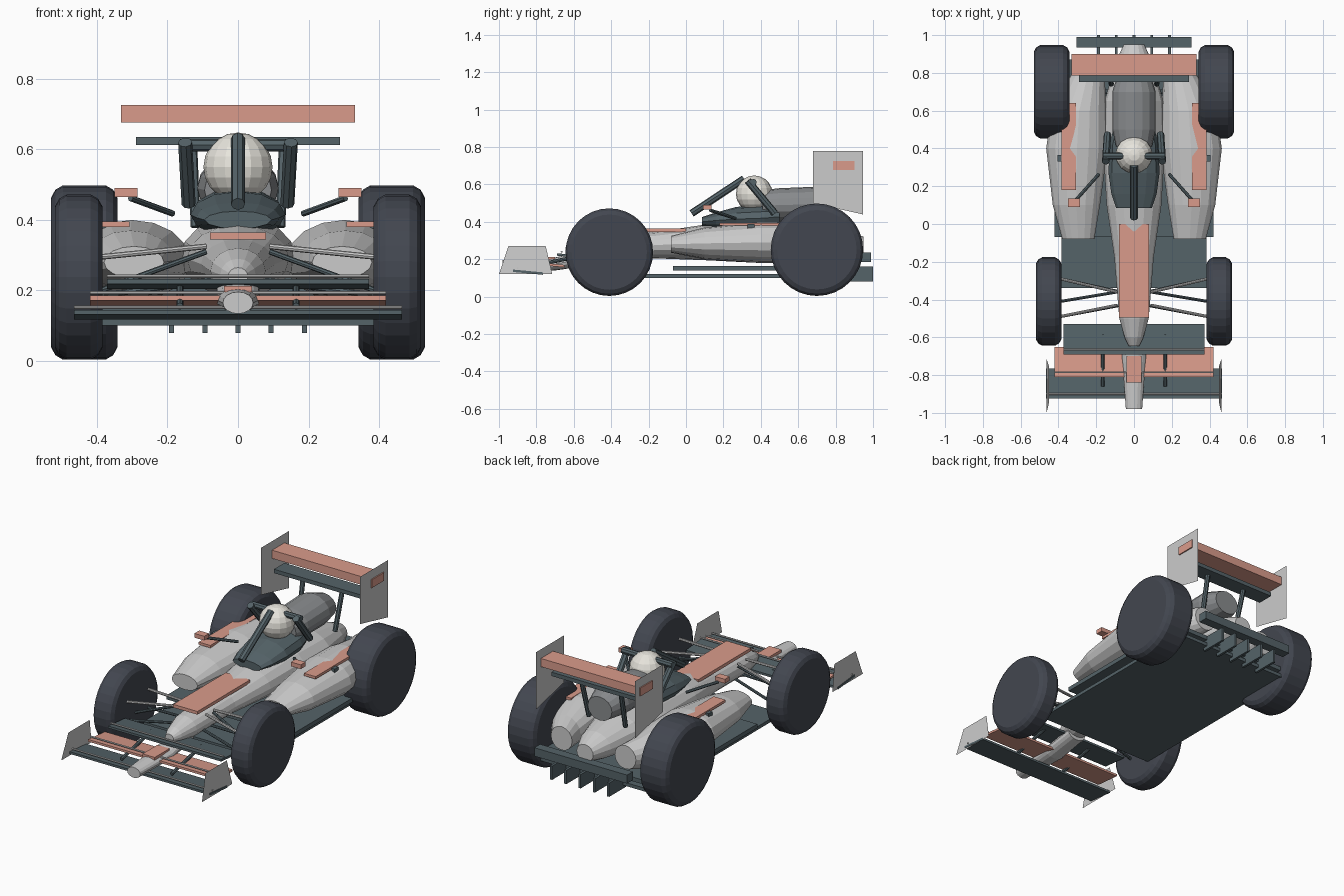
import bpy
from math import sin, cos, pi
from mathutils import Vector

if "Cube" in bpy.data.objects:
    bpy.data.objects.remove(bpy.data.objects["Cube"])


def mat(name, r, g, b):
    m = bpy.data.materials.new(name)
    m.diffuse_color = (r, g, b, 1)
    m.use_nodes = True
    m.node_tree.nodes["Principled BSDF"].inputs["Base Color"].default_value = m.diffuse_color
    return m


DARK = mat("slate", .09, .125, .14)
TYRE = mat("rubber", .055, .062, .08)
ACCENT = mat("salmon", .70, .33, .26)
COVER = mat("mid_grey", .25, .26, .27)
PALE = mat("ivory", .80, .78, .72)


def make(name, verts, faces, m=None):
    me = bpy.data.meshes.new(name)
    me.from_pydata([tuple(v) for v in verts], [], faces)
    me.validate()
    o = bpy.data.objects.new(name, me)
    bpy.context.collection.objects.link(o)
    if m:
        me.materials.append(m)
    return o


def skin(name, rings, m=None):
    """Join equal rings of points into a capped skin."""
    n = len(rings[0])
    faces = [(k * n + i, k * n + (i + 1) % n, (k + 1) * n + (i + 1) % n, (k + 1) * n + i)
             for k in range(len(rings) - 1) for i in range(n)]
    faces += [tuple(reversed(range(n))), tuple(range((len(rings) - 1) * n, len(rings) * n))]
    return make(name, [p for r in rings for p in r], faces, m)


def loft(name, sections, m=None, n=16, sx=1):
    """Elliptical sections along y: (y, centre x, half width, z low, z high)."""
    rings = []
    for y, cx, hw, z0, z1 in sections:
        rings.append([(sx * cx - hw * cos(2 * pi * i / n), y,
                       (z0 + z1) / 2 + (z1 - z0) / 2 * sin(2 * pi * i / n)) for i in range(n)])
    for r in rings:
        r.reverse()
    return skin(name, rings, m)


def box(name, x, y, z, m=None, drop=0):
    """Box from ranges; drop lowers the rear edge to pitch it."""
    x0, x1 = sorted(x)
    rings = [[(x0, yy, z[0] - d), (x1, yy, z[0] - d), (x1, yy, z[1] - d), (x0, yy, z[1] - d)]
             for yy, d in ((y[0], 0), (y[1], drop))]
    for r in rings:
        r.reverse()
    return skin(name, rings, m)


def rod(name, a, b, r, m=None, n=8):
    a, b = Vector(a), Vector(b)
    d = (b - a).normalized()
    u = d.orthogonal().normalized()
    v = d.cross(u)
    return skin(name, [[p + r * (u * cos(2 * pi * i / n) + v * sin(2 * pi * i / n))
                        for i in range(n)] for p in (a, b)], m)


def wheel(name, x, y, r, w, n=32):
    prof = [(-w, .86 * r), (-w + .012, .95 * r), (-w + .033, r),
            (w - .033, r), (w - .012, .95 * r), (w, .86 * r)]
    skin(name, [[(x + dx, y + q * cos(2 * pi * i / n), r + .004 + q * sin(2 * pi * i / n))
                 for i in range(n)] for dx, q in prof], TYRE)


# Bodywork
loft("fuselage", [(-.645, 0, .028, .215, .265), (-.60, 0, .05, .20, .29), (-.5, 0, .078, .19, .32),
                  (-.17, 0, .105, .205, .345), (.1, 0, .145, .195, .385), (.4, 0, .163, .18, .41),
                  (.65, 0, .155, .18, .40), (.85, 0, .10, .20, .36), (.95, 0, .055, .22, .32)])
loft("nose", [(-.98, 0, .043, .134, .196), (-.7, 0, .064, .14, .21), (-.5, 0, .06, .17, .25)])
loft("engine_cover", [(.41, 0, .095, .40, .57), (.5, 0, .115, .40, .58),
                      (.70, 0, .115, .40, .588), (.81, 0, .08, .41, .55)], COVER)
loft("cockpit_collar", [(.085, 0, .095, .375, .425), (.16, 0, .12, .365, .45),
                        (.27, 0, .135, .35, .48), (.42, 0, .13, .35, .49),
                        (.5, 0, .11, .37, .485)], DARK, 12)

# Helmet
bpy.ops.mesh.primitive_uv_sphere_add(segments=16, ring_count=10, radius=.098,
                                     location=(0, .365, .55))
helmet = bpy.context.object
helmet.name = "helmet"
helmet.data.materials.append(PALE)

# Cockpit hoop
rod("hoop_pillar", (0, .03, .445), (0, .31, .63), .02, DARK)
rod("hoop_bar", (-.165, .36, .612), (.165, .36, .612), .018, DARK)

# Floor and diffuser
box("lower_floor", (-.385, .385), (-.34, .87), (.10, .12), DARK)
box("upper_floor", (-.42, .42), (-.07, .87), (.14, .165), DARK)
box("rear_beam", (-.305, .305), (.935, .99), (.185, .235), DARK)
for i in range(-2, 3):
    box("diffuser_fin", (i * .094 - .007, i * .094 + .007), (.84, 1.0), (.08, .162), DARK)

# Front wing elements with their slim lips
for name, hw, y0, y1, z, m in (("front_wing_main", .465, -.925, -.765, .138, DARK),
                               ("front_wing_middle", .42, -.81, -.65, .178, ACCENT),
                               ("front_wing_upper", .372, -.69, -.53, .225, DARK)):
    box(name, (-hw, hw), (y0, y1), (z - .006, z + .007), m, .015)
    rod(name + "_lip", (-hw, y0 + .025, z + .015), (hw, y0 + .025, z + .015), .005)

# Accent panels on the centre line
box("nose_top_panel", (-.08, .08), (-.495, 0), (.345, .364), ACCENT)
box("nose_tip_panel", (-.04, .04), (-.84, -.70), (.195, .212), ACCENT)

# Rear wing
box("rear_wing", (-.332, .332), (.785, .90), (.677, .726), ACCENT)
box("rear_wing_flap", (-.29, .29), (.752, .85), (.612, .635), DARK)

# Parts on both sides
for s, side in ((-1, "left"), (1, "right")):
    wheel("front_wheel_" + side, s * .452, -.41, .234, .067)
    wheel("rear_wheel_" + side, s * .436, .70, .247, .094)
    loft("sidepod_" + side, [(-.08, .295, .085, .235, .325), (.1, .305, .125, .20, .37),
                             (.4, .302, .163, .18, .40), (.6, .29, .145, .18, .395),
                             (.77, .25, .095, .18, .36), (.87, .21, .07, .20, .34)], sx=s)
    box("sidepod_panel_" + side, (s * .308, s * .385), (.18, .64), (.38, .395), ACCENT)
    box("sidepod_fin_" + side, (s * .37, s * .405), (.33, .365), (.365, .388), DARK)
    box("mirror_" + side, (s * .285, s * .35), (.09, .135), (.465, .49), ACCENT)
    rod("mirror_stalk_" + side, (s * .305, .13, .462), (s * .185, .265, .418), .009, DARK)
    rod("hoop_leg_" + side, (s * .15, .33, .62), (s * .14, .475, .445), .02, DARK)
    rod("rear_wing_strut_" + side, (s * .13, .80, .62), (s * .12, .74, .38), .014, DARK)
    rod("front_wing_bracket_" + side, (s * .165, -.86, .155), (s * .165, -.58, .215), .010, DARK)

    # Thin endplates
    make("front_endplate_" + side, [(s * .463, -1, .12), (s * .451, -.95, .27),
                                    (s * .451, -.75, .27), (s * .463, -.715, .12)], [(0, 1, 2, 3)])
    make("rear_endplate_" + side, [(s * .325, .68, .50), (s * .325, .68, .78),
                                   (s * .325, .945, .78), (s * .325, .945, .44)], [(0, 1, 2, 3)])

    # Suspension arms
    for yo, yi in ((-.29, -.36), (-.49, -.43)):
        rod("front_upper_arm_" + side, (s * .39, yo, .295), (s * .09, yi, .325), .008)
        rod("front_lower_arm_" + side, (s * .39, yo, .185), (s * .07, yi, .23), .008, DARK)
    rod("front_push_rod_" + side, (s * .39, -.41, .20), (s * .09, -.36, .31), .008, DARK)
    rod("rear_axle_" + side, (s * .36, .70, .25), (s * .1, .70, .27), .012, DARK)
